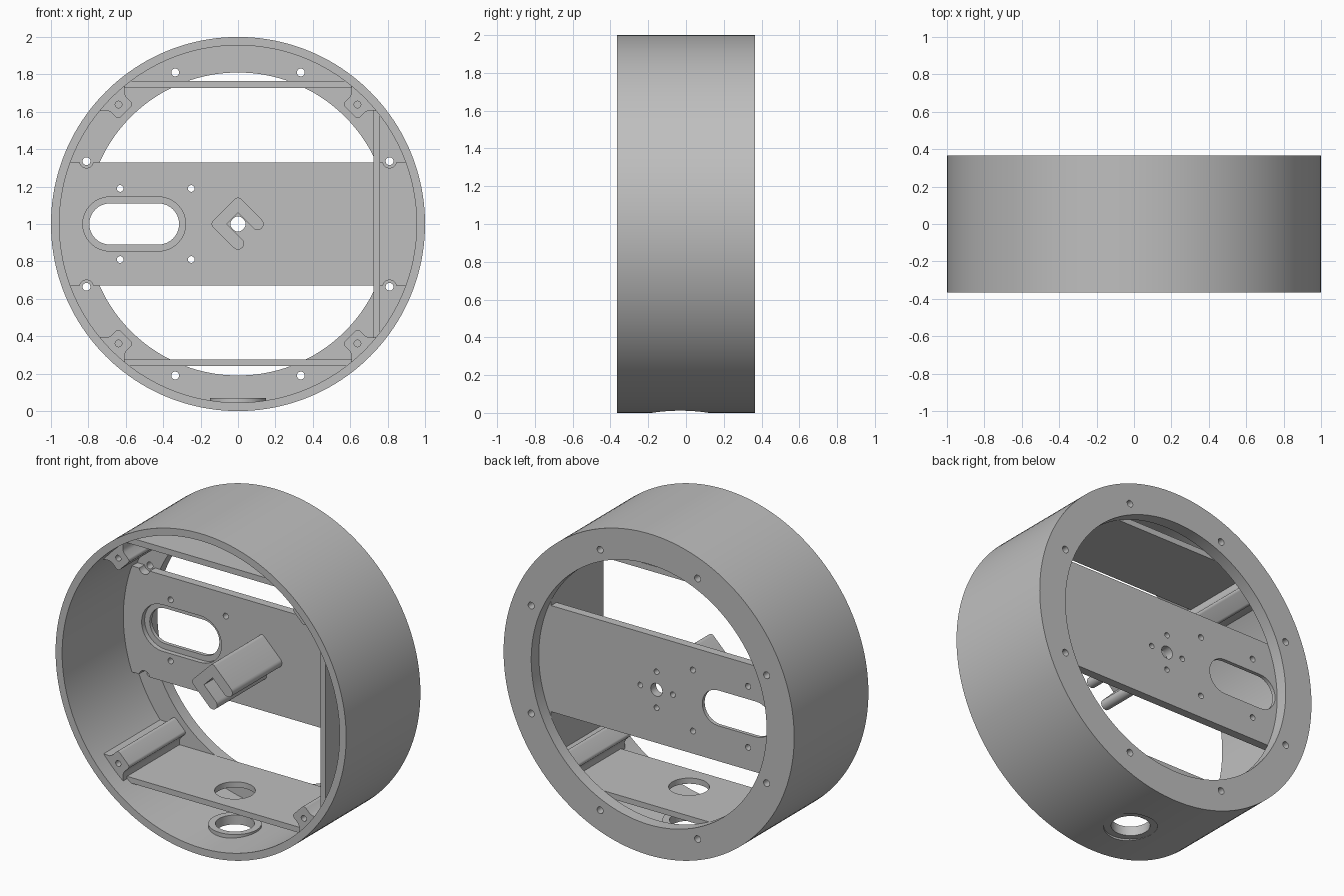
import bpy, bmesh
from math import sin, cos, pi, radians, sqrt, asin, degrees
from mathutils import Matrix

cube = bpy.data.objects.get("Cube")
if cube:
    bpy.data.objects.remove(cube, do_unlink=True)

grey = bpy.data.materials.new("plain_grey")
grey.use_nodes = True
COLOR = (0.52, 0.52, 0.52, 1)
grey.diffuse_color = COLOR
grey.node_tree.nodes["Principled BSDF"].inputs["Base Color"].default_value = COLOR

FRONT, BACK = -0.365, 0.365
FLANGE = 0.29          # front face of the rear flange
INNER = 0.955          # inside radius of the shell
EMBED = 0.965          # how far inner parts sink into the shell
parts = []


def arc(cx, cz, r, a0, a1, n=12):
    return [(cx + r * cos(radians(a0 + (a1 - a0) * i / n)),
             cz + r * sin(radians(a0 + (a1 - a0) * i / n))) for i in range(n + 1)]


def circle(cx, cz, r, n=24):
    return arc(cx, cz, r, 0, 360, n)[:-1]


def stadium(cx, cz, half, r):
    return arc(cx + half, cz, r, -90, 90, 16) + arc(cx - half, cz, r, 90, 270, 16)


def add_object(name, mesh):
    mesh.materials.clear()
    mesh.materials.append(grey)
    obj = bpy.data.objects.new(name, mesh)
    bpy.context.scene.collection.objects.link(obj)
    parts.append(obj)
    return obj


def slab(name, loops, y0, y1):
    """Extrude an outline with holes (x, height above centre) from y0 to y1."""
    curve = bpy.data.curves.new(name, 'CURVE')
    curve.dimensions = '2D'
    curve.fill_mode = 'BOTH'
    curve.extrude = (y1 - y0) / 2
    for pts in loops:
        spline = curve.splines.new('POLY')
        spline.points.add(len(pts) - 1)
        for p, (x, z) in zip(spline.points, pts):
            p.co = (x, z, 0, 1)
        spline.use_cyclic_u = True
    temp = bpy.data.objects.new("temp", curve)
    bpy.context.scene.collection.objects.link(temp)
    deps = bpy.context.evaluated_depsgraph_get()
    mesh = bpy.data.meshes.new_from_object(temp.evaluated_get(deps))
    bpy.data.objects.remove(temp, do_unlink=True)
    mesh.transform(Matrix.Translation((0, (y0 + y1) / 2, 1)) @ Matrix.Rotation(pi / 2, 4, 'X'))
    bm = bmesh.new()
    bm.from_mesh(mesh)
    bmesh.ops.remove_doubles(bm, verts=bm.verts, dist=1e-5)
    bmesh.ops.recalc_face_normals(bm, faces=bm.faces)
    bm.to_mesh(mesh)
    bm.free()
    return add_object(name, mesh)


def upright_cylinder(y, r, z0, z1):
    mesh = bpy.data.meshes.new("cutter")
    bm = bmesh.new()
    bmesh.ops.create_cone(bm, cap_ends=True, segments=48, radius1=r, radius2=r, depth=z1 - z0,
                          matrix=Matrix.Translation((0, y, (z0 + z1) / 2)))
    bm.to_mesh(mesh)
    bm.free()
    return add_object("cutter", mesh)


def combine(obj, other, operation):
    """Apply a boolean and drop the helper."""
    mod = obj.modifiers.new("bool", 'BOOLEAN')
    mod.operation, mod.solver, mod.object = operation, 'EXACT', other
    deps = bpy.context.evaluated_depsgraph_get()
    mesh = bpy.data.meshes.new_from_object(obj.evaluated_get(deps))
    obj.modifiers.clear()
    obj.data = mesh
    parts.remove(other)
    bpy.data.objects.remove(other, do_unlink=True)


# Outer shell with a flat cable boss and hole at the bottom
PORT_Y = -0.03
shell = slab("outer_shell", [circle(0, 0, 1, 160), circle(0, 0, INNER, 160)], FRONT, BACK)
combine(shell, upright_cylinder(PORT_Y, 0.15, 0.03, 0.07), 'UNION')
combine(shell, upright_cylinder(PORT_Y, 0.152, -0.1, 0.012), 'DIFFERENCE')
combine(shell, upright_cylinder(PORT_Y, 0.11, -0.1, 0.2), 'DIFFERENCE')

# Rear flange with eight screw holes
screws = [(0.877 * cos(radians(a)), 0.877 * sin(radians(a)))
          for a in [22.5 + 45 * i for i in range(8)]]
slab("rear_flange", [circle(0, 0, INNER, 160), circle(0, 0, 0.81, 160)]
     + [circle(x, z, 0.021) for x, z in screws], FLANGE, BACK)

# Centre plate: chord-ended band, notched round the flange screws
HALF = 0.33
nx, nz = screws[0]
quarter = arc(0, 0, 0.96, 0.5, degrees(asin(HALF / 0.96)), 10)
quarter += [(x, min(z, HALF)) for x, z in arc(nx, nz, 0.036, 0, -180, 16)]
outline = (quarter + [(-x, z) for x, z in reversed(quarter)]
           + [(-x, -z) for x, z in quarter] + [(x, -z) for x, z in reversed(quarter)])
holes = [stadium(-0.555, 0, 0.13, 0.11), circle(0, 0, 0.04)]
holes += [circle(x, z, 0.018) for x in (-0.63, -0.25) for z in (-0.19, 0.19)]
holes += [circle(0.112 * cos(a), 0.112 * sin(a), 0.017)
          for a in [i * pi / 2 for i in range(4)]]
plate = slab("centre_plate", [outline] + holes, 0.237, FLANGE)
combine(plate, slab("recess_cutter", [stadium(-0.555, 0, 0.13, 0.145)], 0.1, 0.267),
        'DIFFERENCE')

# Channel post standing on the centre plate, turned 45 degrees
OUT, IN, ROUND = 0.106, 0.042, 0.032
MID = (OUT + IN) / 2
channel = arc(-OUT + 0.02, -OUT + 0.02, 0.02, 180, 270, 6)
channel += arc(OUT - ROUND, -MID, ROUND, -90, 90, 12)
channel += [(-IN, -IN), (-IN, IN)]
channel += arc(OUT - ROUND, MID, ROUND, -90, 90, 12)
channel += arc(-OUT + 0.02, OUT - 0.02, 0.02, 90, 180, 6)
slab("channel_post", [[((u + v) / sqrt(2), (v - u) / sqrt(2)) for u, v in channel]],
     -0.25, 0.24)


# Flat walls that span the shell as chords
def chord_wall(name, near, far, turn):
    a, b = sqrt(EMBED ** 2 - near ** 2), sqrt(EMBED ** 2 - far ** 2)
    pts = [(near, -a), (far, -b), (far, b), (near, a)]
    c, s = cos(turn), sin(turn)
    return slab(name, [[(x * c - z * s, x * s + z * c) for x, z in pts]], -0.225, FLANGE)


chord_wall("left_wall", 0.725, 0.76, 0)
chord_wall("top_wall", 0.728, 0.765, pi / 2)
floor = chord_wall("bottom_wall", 0.725, 0.76, -pi / 2)
combine(floor, upright_cylinder(PORT_Y, 0.115, 0.15, 0.4), 'DIFFERENCE')

# Four corner screw posts with flared roots on the shell
tab = arc(0.865, -0.04, 0.018, 180, 270, 6) + [(0.905, -0.058), (0.925, -0.066), (0.955, -0.1)]
tab += [(r, -t) for r, t in reversed(tab)]
for i, name in enumerate(("upper_left", "upper_right", "lower_right", "lower_left")):
    turn = pi / 4 + i * pi / 2
    c, s = cos(turn), sin(turn)
    slab(name + "_screw_post", [[(r * c - t * s, r * s + t * c) for r, t in tab],
                                circle(0.903 * c, 0.903 * s, 0.018)], -0.265, FLANGE)

# Smooth the round faces, keep the edges sharp
bpy.ops.object.select_all(action='DESELECT')
for obj in parts:
    obj.select_set(True)
bpy.context.view_layer.objects.active = shell
bpy.ops.object.shade_smooth_by_angle(angle=radians(30))
